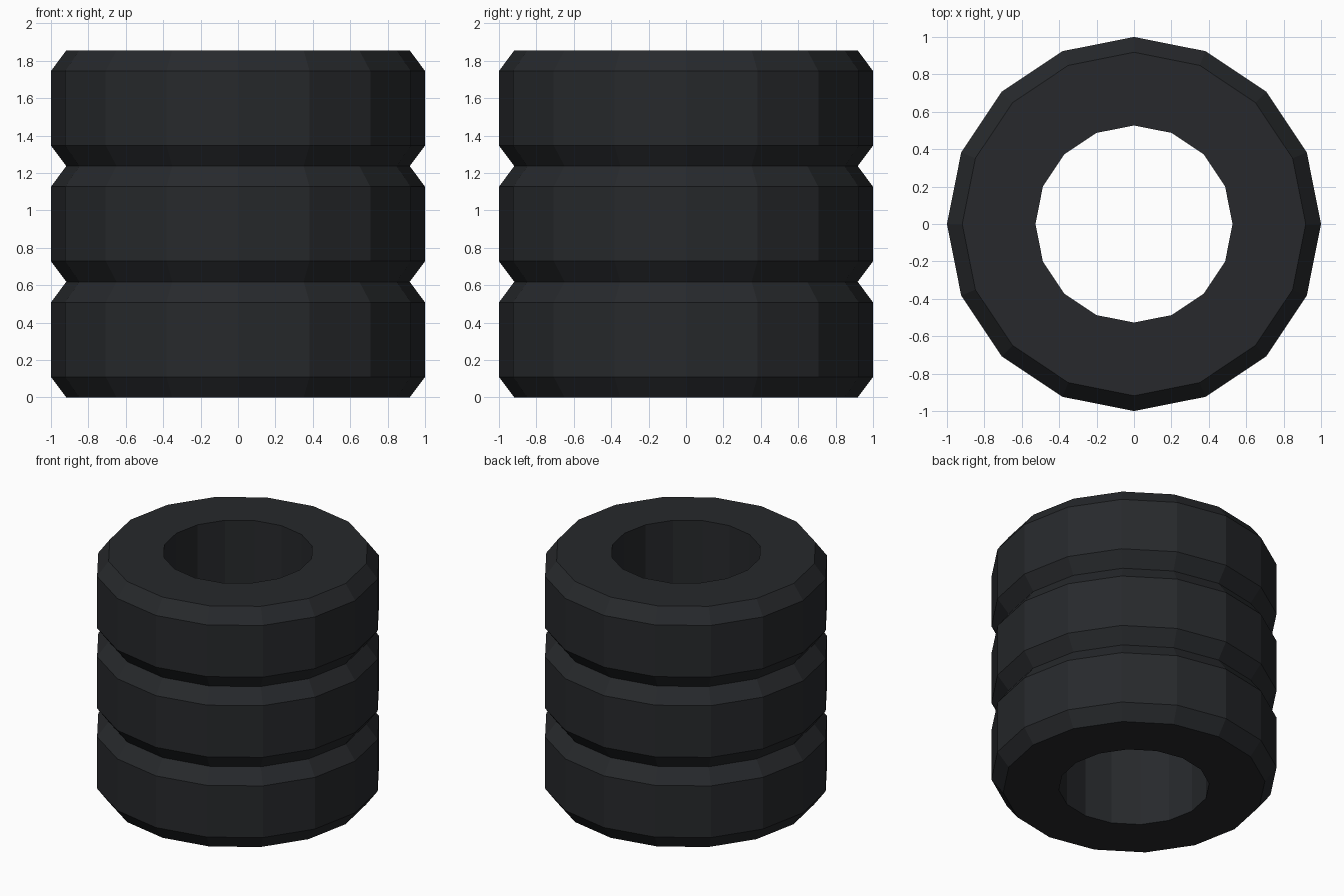
import bpy, bmesh
from math import cos, sin, tau

if "Cube" in bpy.data.objects:
    bpy.data.objects.remove(bpy.data.objects["Cube"])

SIDES = 16
TYRE_H = 0.6185
# closed cross-section of one tyre: (radius, height)
PROFILE = [(0.527, 0), (0.918, 0), (1.0, 0.11), (1.0, TYRE_H - 0.11),
           (0.918, TYRE_H), (0.527, TYRE_H)]

rubber = bpy.data.materials.new("dark_rubber")
rubber.diffuse_color = (0.02, 0.022, 0.025, 1)
rubber.use_nodes = True
rubber.node_tree.nodes["Principled BSDF"].inputs["Base Color"].default_value = rubber.diffuse_color


def make_tyre(name, z):
    """Revolve the cross-section into a flat-faced ring."""
    bm = bmesh.new()
    rings = [[bm.verts.new((r * cos(tau * i / SIDES), r * sin(tau * i / SIDES), h))
              for r, h in PROFILE] for i in range(SIDES)]
    n = len(PROFILE)
    for i in range(SIDES):
        a, b = rings[i], rings[(i + 1) % SIDES]
        for j in range(n):
            k = (j + 1) % n
            bm.faces.new((a[j], b[j], b[k], a[k]))
    bmesh.ops.recalc_face_normals(bm, faces=bm.faces)
    mesh = bpy.data.meshes.new(name)
    bm.to_mesh(mesh)
    bm.free()
    mesh.materials.append(rubber)
    obj = bpy.data.objects.new(name, mesh)
    obj.location.z = z
    bpy.context.collection.objects.link(obj)


# stack of three tyres
for level, name in enumerate(("bottom_tyre", "middle_tyre", "top_tyre")):
    make_tyre(name, level * TYRE_H)
